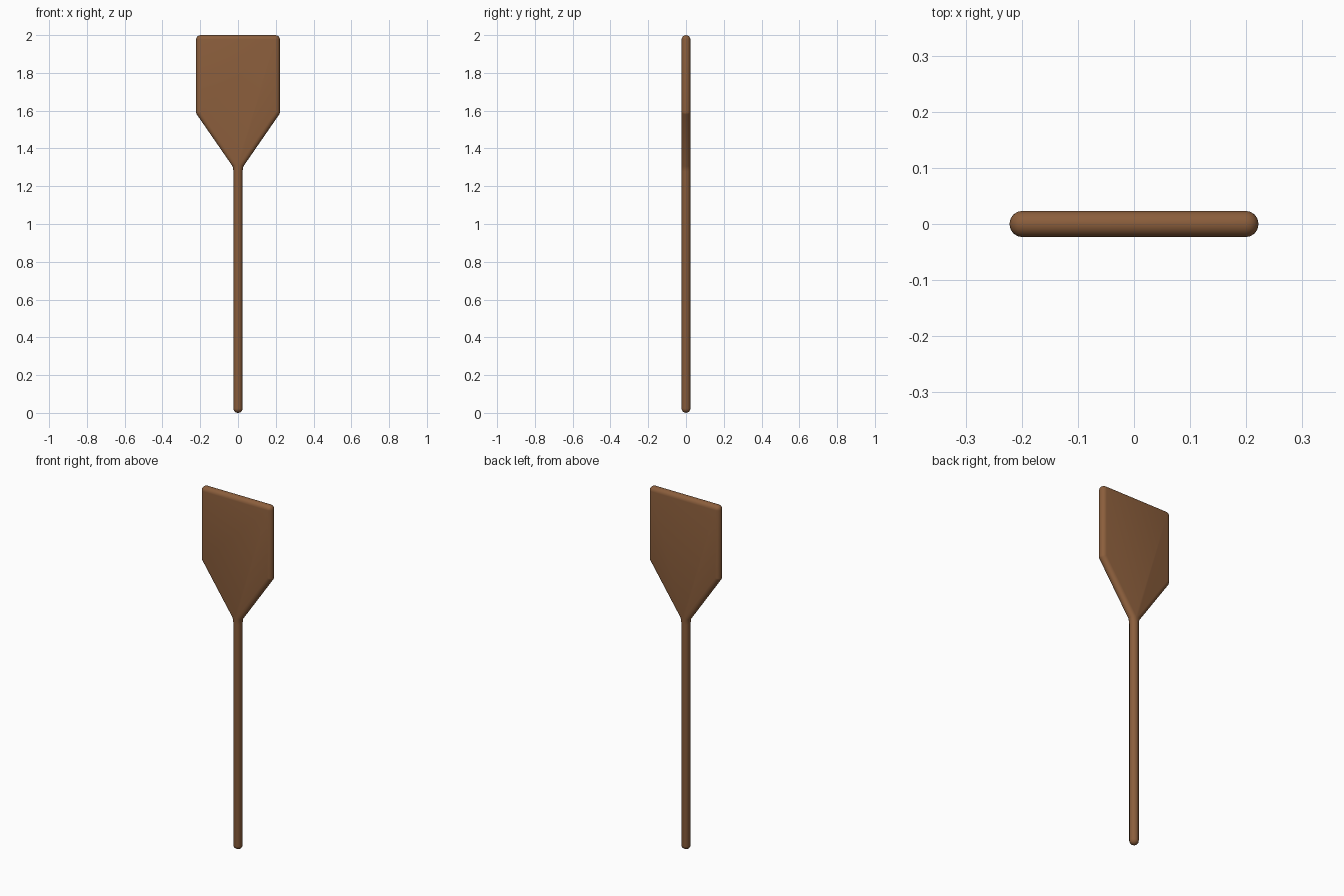
import bpy, bmesh, math
from mathutils import Vector

if "Cube" in bpy.data.objects:
    bpy.data.objects.remove(bpy.data.objects["Cube"])

R = 0.0235      # half thickness and edge rounding
SEG = 8         # steps across the rounded edge
ARC = 4         # steps round each outer corner

wood = bpy.data.materials.new("brown wood")
wood.diffuse_color = (0.258, 0.112, 0.045, 1)
wood.use_nodes = True
wood.node_tree.nodes["Principled BSDF"].inputs["Base Color"].default_value = wood.diffuse_color

# Right half of the core outline (x, z), bottom to top; mirrored for the left
half = [(0.0006, R), (0.0006, 1.28), (0.006, 1.314), (0.1985, 1.593), (0.1985, 2 - R)]
core = [Vector(p) for p in half] + [Vector((-x, z)) for x, z in reversed(half)]


def offset_outline(d):
    """Core outline pushed outward by d, with round convex and mitred concave corners."""
    pts = []
    n = len(core)
    for i, p in enumerate(core):
        a = (p - core[i - 1]).normalized()
        b = (core[(i + 1) % n] - p).normalized()
        n1, n2 = Vector((a.y, -a.x)), Vector((b.y, -b.x))
        turn = math.atan2(a.x * b.y - a.y * b.x, a.dot(b))
        if turn > 0:
            start = math.atan2(n1.y, n1.x)
            for k in range(ARC + 1):
                t = start + turn * k / ARC
                pts.append(p + d * Vector((math.cos(t), math.sin(t))))
        else:
            m = (n1 + n2).normalized()
            pts.append(p + m * d / m.dot(n1))
    return pts


# Paddle: flat blade and handle in one piece with fully rounded edges
bm = bmesh.new()
rings = []
for s in range(SEG + 1):
    t = -math.pi / 2 + math.pi * s / SEG
    d = R * math.cos(t) if 0 < s < SEG else 0.0
    rings.append([bm.verts.new((p.x, R * math.sin(t), p.y)) for p in offset_outline(d)])
for lo, hi in zip(rings, rings[1:]):
    for i in range(len(lo)):
        j = (i + 1) % len(lo)
        bm.faces.new((lo[i], lo[j], hi[j], hi[i]))
bmesh.ops.remove_doubles(bm, verts=bm.verts[:], dist=1e-5)
bmesh.ops.holes_fill(bm, edges=[e for e in bm.edges if e.is_boundary], sides=0)
bmesh.ops.recalc_face_normals(bm, faces=bm.faces[:])
for f in bm.faces:
    f.smooth = True

mesh = bpy.data.meshes.new("paddle")
bm.to_mesh(mesh)
bm.free()
mesh.materials.append(wood)
paddle = bpy.data.objects.new("paddle", mesh)
bpy.context.collection.objects.link(paddle)
